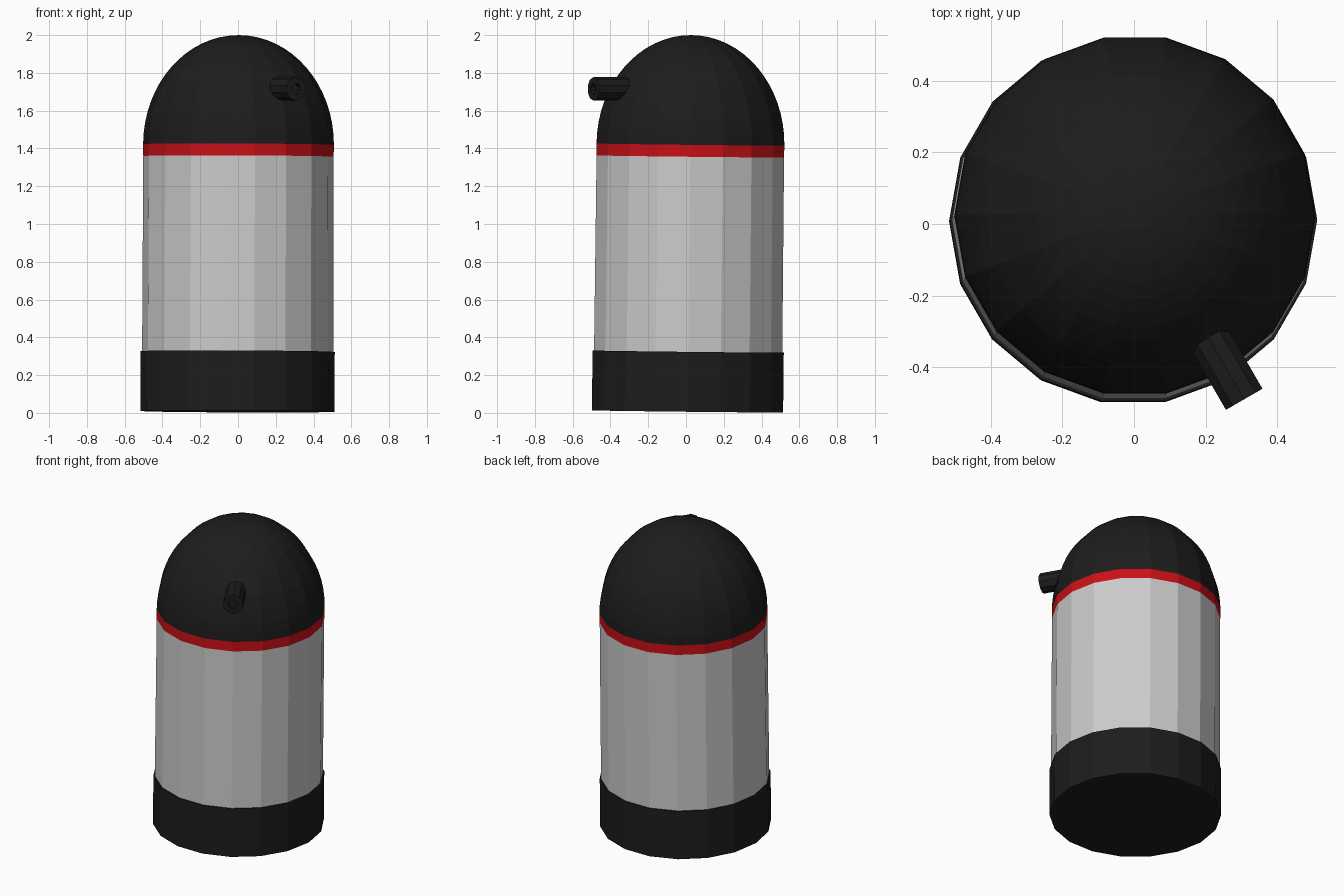
import bpy, bmesh
from math import sin, cos, pi, radians
from mathutils import Matrix, Vector

if "Cube" in bpy.data.objects:
    bpy.data.objects.remove(bpy.data.objects["Cube"])

SIDES = 18
# The whole body leans very slightly towards +x and +y
LEAN = Matrix.Translation((-0.003, 0.008, 0.008)) @ Vector((0, 0, 1)).rotation_difference(
    Vector((0.004, 0.011, 1))).to_matrix().to_4x4()


def material(name, rgb):
    m = bpy.data.materials.new(name)
    m.diffuse_color = (*rgb, 1)
    m.use_nodes = True
    m.node_tree.nodes["Principled BSDF"].inputs["Base Color"].default_value = m.diffuse_color
    return m


def lathe(name, profile, sides, matrix, mat=None, offset=0.0):
    """Revolve (radius, height) points about z; radius 0 makes a pole."""
    bm = bmesh.new()
    rings = []
    for r, z in profile:
        if r == 0:
            rings.append([bm.verts.new((0, 0, z))] * sides)
        else:
            rings.append([bm.verts.new((r * cos(offset + 2 * pi * i / sides),
                                        r * sin(offset + 2 * pi * i / sides), z))
                          for i in range(sides)])
    for a, b in zip(rings, rings[1:]):
        for i in range(sides):
            j = (i + 1) % sides
            bm.faces.new(list(dict.fromkeys((a[i], a[j], b[j], b[i]))))
    bmesh.ops.recalc_face_normals(bm, faces=bm.faces)
    mesh = bpy.data.meshes.new(name)
    bm.to_mesh(mesh)
    bm.free()
    obj = bpy.data.objects.new(name, mesh)
    obj.matrix_world = matrix
    if mat:
        mesh.materials.append(mat)
    bpy.context.collection.objects.link(obj)
    return obj


black = material("black", (0.012, 0.012, 0.012))
red = material("red", (0.6, 0.005, 0.008))

# Base collar
lathe("base", [(0, 0), (0.514, 0), (0.514, 0.317), (0, 0.317)], SIDES, LEAN, black)

# Grey barrel
lathe("barrel", [(0.506, 0.317), (0.504, 1.35)], SIDES, LEAN)

# Red trim band
lathe("trim_band", [(0.504, 1.35), (0.505, 1.413)], SIDES, LEAN, red)

# Domed head
dome = [(0.505 * cos(t * pi / 32), 1.413 + 0.579 * sin(t * pi / 32)) for t in range(16)]
lathe("dome", dome + [(0, 1.992)], SIDES, LEAN, black)

# Short hollow-tipped eye tube, pointing forwards and to the right
aim = Vector((0.5, -0.866, 0))
tube_matrix = Matrix.Translation((0.308, -0.49, 1.715)) @ aim.to_track_quat('Z', 'Y').to_matrix().to_4x4()
lathe("eye_tube", [(0, -0.2), (0.062, -0.2), (0.062, 0), (0.03, 0), (0.03, -0.03), (0, -0.03)],
      10, tube_matrix, black, radians(18))
